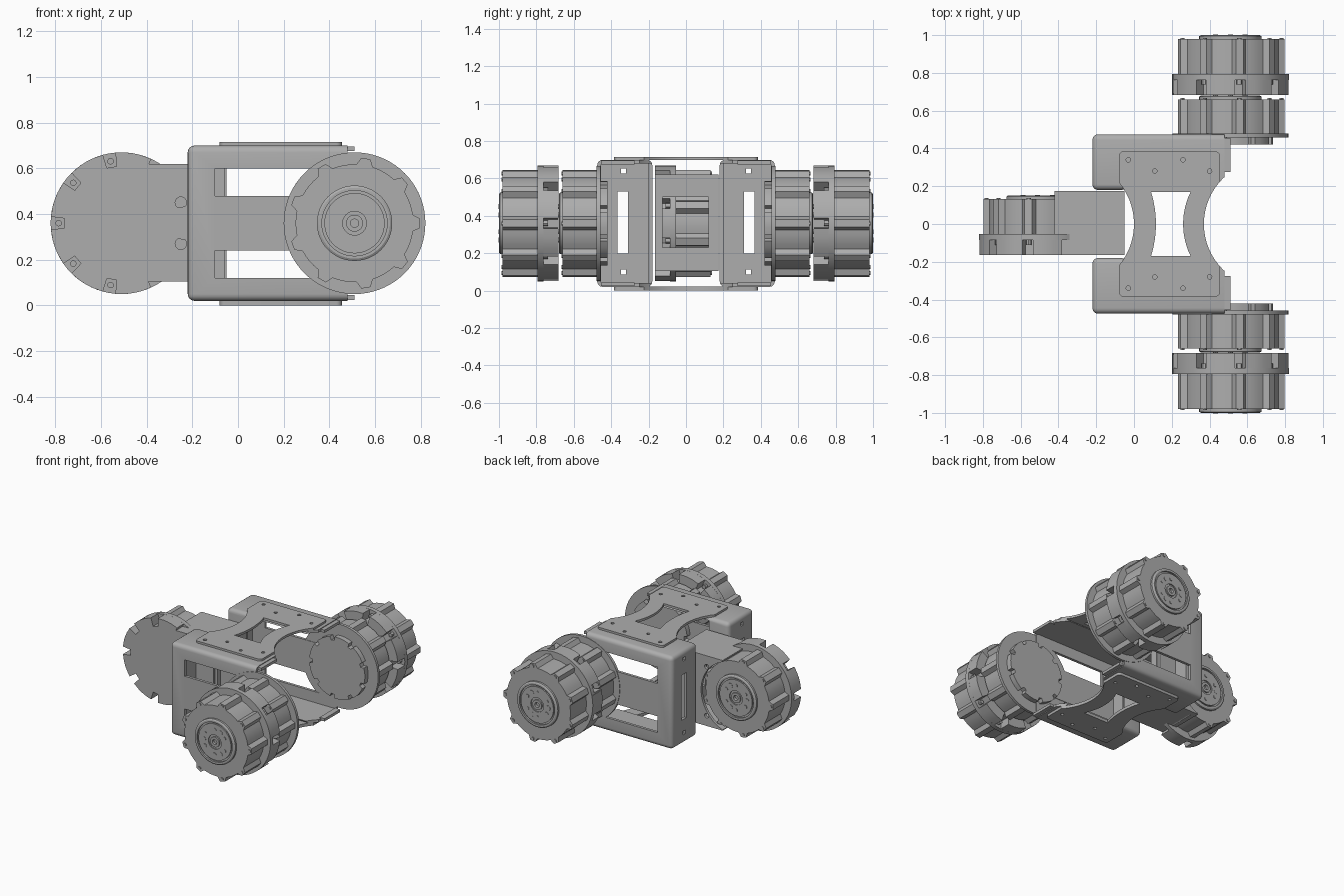
import bpy, bmesh, math
from mathutils import Vector

cube = bpy.data.objects.get("Cube")
if cube:
    bpy.data.objects.remove(cube, do_unlink=True)

metal = bpy.data.materials.new("plain_grey")
metal.use_nodes = True
GREY = (0.42, 0.42, 0.42, 1)
metal.diffuse_color = GREY
metal.node_tree.nodes["Principled BSDF"].inputs["Base Color"].default_value = GREY
ZC = 0.36      # height of every motor axis
AXLE = 0.51    # distance of motor axes from the middle
LOBES = 9


def finish(bm, name):
    bmesh.ops.recalc_face_normals(bm, faces=bm.faces)
    me = bpy.data.meshes.new(name)
    bm.to_mesh(me)
    bm.free()
    me.materials.append(metal)
    ob = bpy.data.objects.new(name, me)
    bpy.context.collection.objects.link(ob)
    return ob


def prism(name, pts, a, b, axis="y"):
    """Extrude a flat outline from a to b along y (outline in x,z) or z (outline in x,y)."""
    bm = bmesh.new()
    place = (lambda u, v: (u, a, v)) if axis == "y" else (lambda u, v: (u, v, a))
    face = bm.faces.new([bm.verts.new(place(u, v)) for u, v in pts])
    new = bmesh.ops.extrude_face_region(bm, geom=[face])["geom"]
    step = Vector((0, b - a, 0) if axis == "y" else (0, 0, b - a))
    bmesh.ops.translate(bm, vec=step, verts=[g for g in new if isinstance(g, bmesh.types.BMVert)])
    return finish(bm, name)


def box(name, x, y, z):
    return prism(name, [(x[0], z[0]), (x[1], z[0]), (x[1], z[1]), (x[0], z[1])], y[0], y[1])


def arc(cx, cy, r, start=0, end=360, n=48):
    closed = end - start == 360
    steps = n if closed else n + 1
    return [(cx + r * math.cos(math.radians(start + (end - start) * i / n)),
             cy + r * math.sin(math.radians(start + (end - start) * i / n))) for i in range(steps)]


def lobed(cx, base, tip, w_base, w_tip, phase):
    """Round outline whose radius changes from base to tip at each of the lobes."""
    pts, pitch = [], 360 / LOBES
    for i in range(LOBES):
        for d in (-w_base, -w_tip, w_tip, w_base, pitch / 2 - 6, pitch / 2, pitch / 2 + 6):
            r = tip if abs(d) <= w_tip else base
            t = math.radians(phase + i * pitch + d)
            pts.append((cx + r * math.cos(t), ZC + r * math.sin(t)))
    return pts


def lathe(name, cx, y0, s, profile):
    """Spin (radius, offset) points about a motor axis."""
    bm = bmesh.new()
    vs = [bm.verts.new((cx + r, y0 + s * h, ZC)) for r, h in profile]
    edges = [bm.edges.new(p) for p in zip(vs, vs[1:])]
    bmesh.ops.spin(bm, geom=vs + edges, cent=(cx, 0, ZC), axis=(0, 1, 0),
                   angle=math.tau, steps=48, use_duplicate=False)
    bmesh.ops.remove_doubles(bm, verts=bm.verts, dist=0.0005)
    return finish(bm, name)


def boolean(ob, tools, operation="DIFFERENCE"):
    for tool in tools:
        mod = ob.modifiers.new("shape", "BOOLEAN")
        mod.operation, mod.solver, mod.object = operation, "EXACT", tool
        bpy.context.view_layer.objects.active = ob
        bpy.ops.object.modifier_apply(modifier=mod.name)
        bpy.data.objects.remove(tool, do_unlink=True)
    return ob


def screws(name, cx, radius, size, count, phase, a, b):
    for i in range(count):
        t = math.radians(phase + 360 * i / count)
        prism(f"{name}_{i}", arc(cx + radius * math.cos(t), ZC + radius * math.sin(t), size, n=12), a, b)


def drum(label, cx, y, s, phase):
    """Ribbed drum with a stepped, bolted hub on its outer end."""
    end = y + s * 0.185
    prism(label + "_drum", lobed(cx, 0.258, 0.288, 8, 4, phase), y, end)
    screws(label + "_drum_screw", cx, 0.27, 0.011, LOBES, phase, end, end + s * 0.006)
    lathe(label + "_hub", cx, end, s, [
        (0.165, -0.01), (0.165, 0.014), (0.155, 0.02), (0.143, 0.02), (0.143, 0.008), (0.132, 0.008),
        (0.132, 0.018), (0.052, 0.018), (0.052, 0.01), (0.037, 0.01), (0.037, 0.02), (0.018, 0.02),
        (0.018, -0.005), (0, -0.005)])
    screws(label + "_hub_bolt", cx, 0.09, 0.013, 6, 30, end, end + s * 0.022)
    screws(label + "_hub_pin", cx, 0.09, 0.018, 3, 60, end, end + s * 0.02)


def ringed_motor(label, cx, y, s, phase):
    """Notched mounting ring followed by a drum."""
    prism(label + "_notched_ring", lobed(cx, 0.31, 0.25, 5.2, 4.8, phase), y, y + s * 0.08)
    prism(label + "_ring", arc(cx, ZC, 0.31, n=72), y + s * 0.08, y + s * 0.112)
    screws(label + "_ring_screw", cx, 0.275, 0.014, LOBES, phase, y + s * 0.055, y + s * 0.085)
    drum(label, cx, y + s * 0.112, s, phase)


# Side motors: two stages each, outside the brackets
for side, s in (("left", 1), ("right", -1)):
    prism(side + "_inner_cap", lobed(AXLE, 0.226, 0.2, 5, 3.5, 20), s * 0.42, s * 0.47)
    drum(side + "_first_motor", AXLE, s * 0.475, s, 0)
    ringed_motor(side + "_second_motor", AXLE, s * 0.683, s, 0)
    box(side + "_connector", (0.205, 0.27), sorted((s * 0.69, s * 0.795)), (0.29, 0.43))

# Middle motor
ringed_motor("middle_motor", -AXLE, -0.165, 1, 180)

# Sheet brackets: hollow channels open towards the side motors
for side, s in (("left", 1), ("right", -1)):
    def span(a, b):
        return sorted((s * a, s * b))
    body = box(side + "_bracket", (-0.22, 0.51), span(0.18, 0.475), (0.02, 0.70))
    bevel = body.modifiers.new("bend", "BEVEL")
    bevel.width, bevel.segments = 0.03, 4
    bpy.context.view_layer.objects.active = body
    bpy.ops.object.modifier_apply(modifier="bend")
    boolean(body, [
        box("hollow", (-0.2, 1), span(0.2, 0.455), (0.04, 0.68)),
        box("open_end", (0.48, 1), span(0.1, 0.6), (-0.1, 0.9)),
        box("inner_opening", (-0.06, 1), span(0.1, 0.3), (0.04, 0.68)),
        prism("waist", arc(0.709, 0, 0.339, n=64), -0.1, 0.9, "z"),
        prism("flange_window", [(0.09, -0.17), (0.3, -0.17), (0.3, 0.17), (0.09, 0.17)], -0.1, 0.9, "z"),
        box("back_slot", (-0.3, -0.1), span(0.31, 0.365), (0.2, 0.53)),
        box("upper_window", (-0.1, 0.34), span(0.4, 0.5), (0.48, 0.6)),
        box("lower_window", (-0.1, 0.34), span(0.4, 0.5), (0.12, 0.24))])
    for z in (0.1, 0.64):
        lug = [(-0.3, -0.013), (-0.1, -0.013), (-0.1, 0.013), (-0.3, 0.013)]
        boolean(body, [prism("back_hole", [(x, s * 0.335 + y) for x, y in lug], z - 0.013, z + 0.013, "z")])
    # Round mounting flange on the end of the bracket, and the straight edge tabs
    prism(side + "_mount_flange", arc(AXLE, ZC, 0.307, n=72), *span(0.458, 0.478))
    for z in (0.035, 0.685):
        box(side + "_edge_tab", (0.47, 0.51), span(0.275, 0.455), (z - 0.01, z + 0.01))

# Cover plates linking the two brackets, waisted with an hourglass opening
for label, a, b in (("top_cover", 0.698, 0.715), ("bottom_cover", 0, 0.022)):
    outline = []
    for cx, cy, start in ((0.43, 0.36, 0), (-0.055, 0.36, 90), (-0.055, -0.36, 180), (0.43, -0.36, 270)):
        outline += arc(cx, cy, 0.025, start, start + 90, 5)
    plate = prism(label, outline, a, b, "z")
    hourglass = arc(-0.46, 0, 0.576, -17, 17, 12) + arc(0.645, 0, 0.385, 154, 206, 12)
    cutters = [prism("cover_window", hourglass, a - 0.1, b + 0.1, "z"),
               prism("left_scoop", arc(-0.3425, 0, 0.3425, n=64), a - 0.1, b + 0.1, "z"),
               prism("right_scoop", arc(0.709, 0, 0.339, n=64), a - 0.1, b + 0.1, "z")]
    for sy in (1, -1):
        for x, y in ((-0.03, 0.34), (0.26, 0.34), (0.11, 0.28), (0.4, 0.28)):
            cutters.append(prism("hole", arc(x, sy * y, 0.012, n=12), a - 0.1, b + 0.1, "z"))
    boolean(plate, cutters)

# Housing that carries the middle motor between the brackets
housing = box("middle_housing", (-0.42, -0.05), (-0.165, 0.175), (0.105, 0.62))
holes = [box("hollow", (-1, -0.07), (-0.145, 0.155), (0.125, 0.6)),
         prism("motor_space", arc(-AXLE, ZC, 0.265, n=64), -0.12, 0.4),
         box("cable_window", (-0.1, 0), (-0.125, 0.12), (0.23, 0.5))]
for z in (-0.18, 0.18):
    holes.append(prism("hole", arc(-0.29, ZC + z, 0.017, n=16), -0.4, 0.4))
    holes.append(prism("hole", arc(-0.25, ZC + z / 2, 0.025, n=16), -0.4, -0.15))
boolean(housing, holes)

# Smooth round sides, crisp edges
bpy.ops.object.select_all(action="DESELECT")
for ob in bpy.context.scene.objects:
    if ob.type == "MESH":
        ob.select_set(True)
        bpy.context.view_layer.objects.active = ob
bpy.ops.object.shade_smooth_by_angle(angle=math.radians(30))
